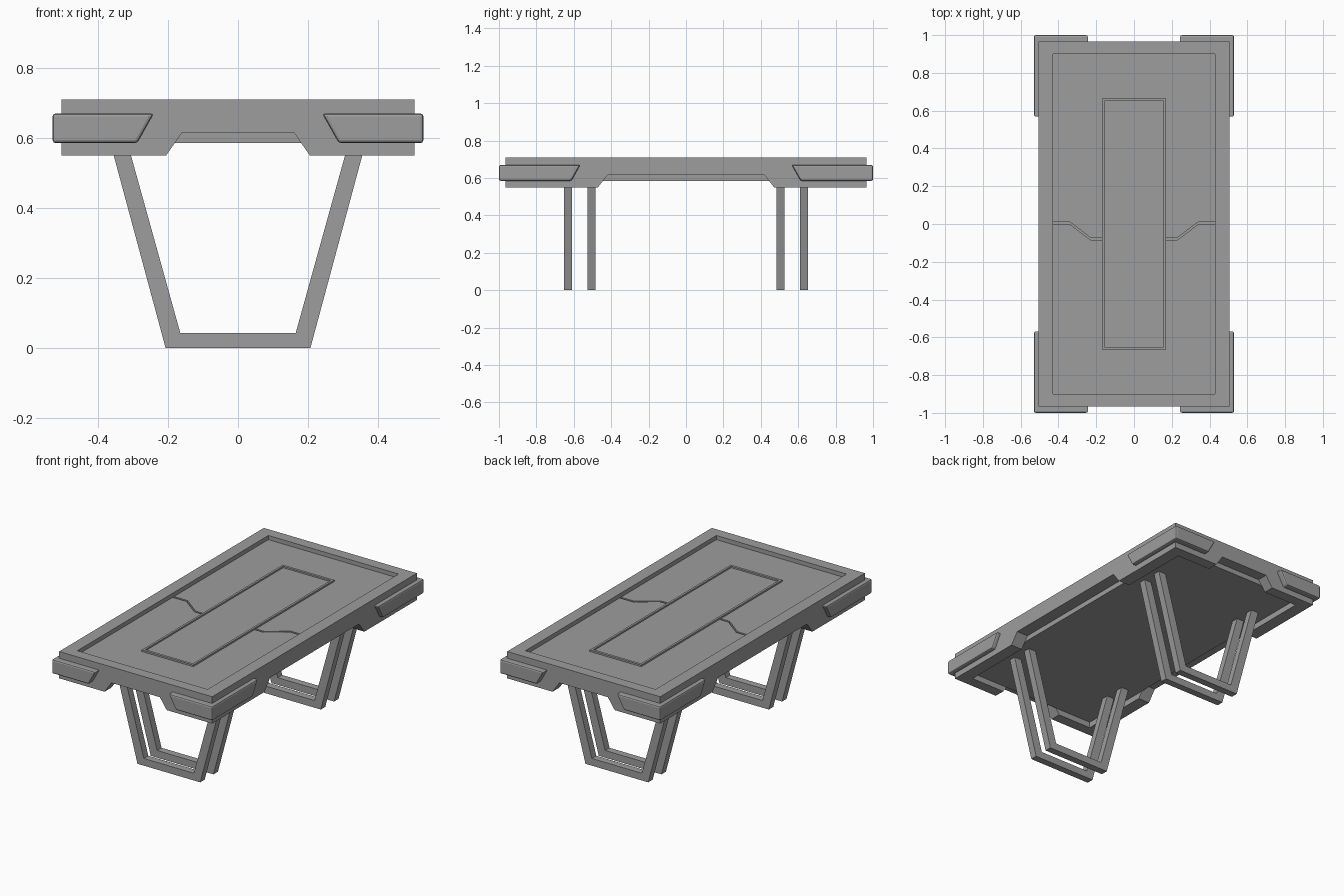
import bpy, bmesh
from mathutils import Vector

if "Cube" in bpy.data.objects:
    bpy.data.objects.remove(bpy.data.objects["Cube"], do_unlink=True)

grey = bpy.data.materials.new("matte_grey")
grey.use_nodes = True
grey.diffuse_color = (0.34, 0.34, 0.34, 1)
grey.node_tree.nodes["Principled BSDF"].inputs["Base Color"].default_value = grey.diffuse_color


def loft(name, lower, upper):
    """Closed solid between two matching outlines of 3D points."""
    bm = bmesh.new()
    a = [bm.verts.new(p) for p in lower]
    b = [bm.verts.new(p) for p in upper]
    bm.faces.new(a)
    bm.faces.new(b)
    for i in range(len(a)):
        j = (i + 1) % len(a)
        bm.faces.new((a[i], a[j], b[j], b[i]))
    bmesh.ops.recalc_face_normals(bm, faces=bm.faces)
    mesh = bpy.data.meshes.new(name)
    bm.to_mesh(mesh)
    bm.free()
    mesh.materials.append(grey)
    ob = bpy.data.objects.new(name, mesh)
    bpy.context.collection.objects.link(ob)
    return ob


def prism(name, outline, lo, hi, axis="z"):
    """Extrude a 2D outline along one axis."""
    place = {"x": lambda p, d: (d, p[0], p[1]),
             "y": lambda p, d: (p[0], d, p[1]),
             "z": lambda p, d: (p[0], p[1], d)}[axis]
    return loft(name, [place(p, lo) for p in outline], [place(p, hi) for p in outline])


def rect(x, y):
    return [(-x, -y), (x, -y), (x, y), (-x, y)]


def mirrored(half):
    return half + [(-x, z) for x, z in reversed(half)]


def apply_modifier(ob, mod):
    bpy.context.view_layer.objects.active = ob
    bpy.ops.object.modifier_apply(modifier=mod.name)


def cut(ob, cutter):
    mod = ob.modifiers.new("cut", "BOOLEAN")
    mod.operation = "DIFFERENCE"
    mod.solver = "EXACT"
    mod.object = cutter
    apply_modifier(ob, mod)
    bpy.data.objects.remove(cutter, do_unlink=True)


IN_X, IN_Y = 0.43, 0.9       # inner opening of the frame
TOP = 0.685                  # height of the sunken table top

# Outer frame with a trapezoid notch in each of its four sides
frame = prism("table_frame", rect(0.505, 0.965), 0.55, 0.71)
cut(frame, prism("opening", rect(IN_X, IN_Y), 0.4, 0.9))
cut(frame, prism("end_notch", mirrored([(0.24, 0.5), (0.16, 0.615)]), -1.2, 1.2, "y"))
cut(frame, prism("side_notch", mirrored([(0.51, 0.5), (0.42, 0.615)]), -1.2, 1.2, "x"))

# Core slab closing the underside
prism("core_slab", rect(IN_X, IN_Y), 0.585, 0.672)

# Two top halves with a stepped seam between them
seam = mirrored([(IN_X, 0.005), (0.34, 0.005), (0.228, -0.08)])
for name, side in (("front_top_half", -1), ("back_top_half", 1)):
    edge = [(x, y + side * 0.006) for x, y in seam]
    prism(name, edge + [(-IN_X, side * IN_Y), (IN_X, side * IN_Y)], 0.668, TOP)

# Centre panel with a thin raised rim
rim = prism("centre_rim", rect(0.17, 0.665), TOP - 0.005, TOP + 0.01)
cut(rim, prism("rim_opening", rect(0.157, 0.65), 0.5, 0.9))
prism("centre_panel", rect(0.157, 0.65), TOP - 0.01, TOP + 0.001)


def guard_outline(z, end_x, end_y, sx, sy):
    pts = [(0.53, 1.0), (end_x, 1.0), (end_x, 0.93),
           (0.47, 0.93), (0.47, end_y), (0.53, end_y)]
    return [Vector((x * sx, y * sy, z)) for x, y in pts]


# L-shaped corner guards with slanted ends
for sx, left in ((-1, "right"), (1, "left")):
    for sy, front in ((-1, "front"), (1, "back")):
        guard = loft(f"{front}_{left}_corner_guard",
                     guard_outline(0.585, 0.288, 0.613, sx, sy),
                     guard_outline(0.67, 0.24, 0.565, sx, sy))
        bevel = guard.modifiers.new("soft_edges", "BEVEL")
        bevel.width = 0.009
        bevel.segments = 2
        bevel.limit_method = "ANGLE"
        apply_modifier(guard, bevel)

# Leg frames: two pairs of open trapezoid loops
leg = mirrored([(0.366, 0.59), (0.207, 0)])
leg += list(reversed(mirrored([(0.317, 0.59), (0.165, 0.043)])))
for sy, end in ((-1, "front"), (1, "back")):
    for place, y in (("outer", 0.631), ("inner", 0.506)):
        prism(f"{end}_{place}_leg_frame", leg, sy * y - 0.021, sy * y + 0.021, "y")
